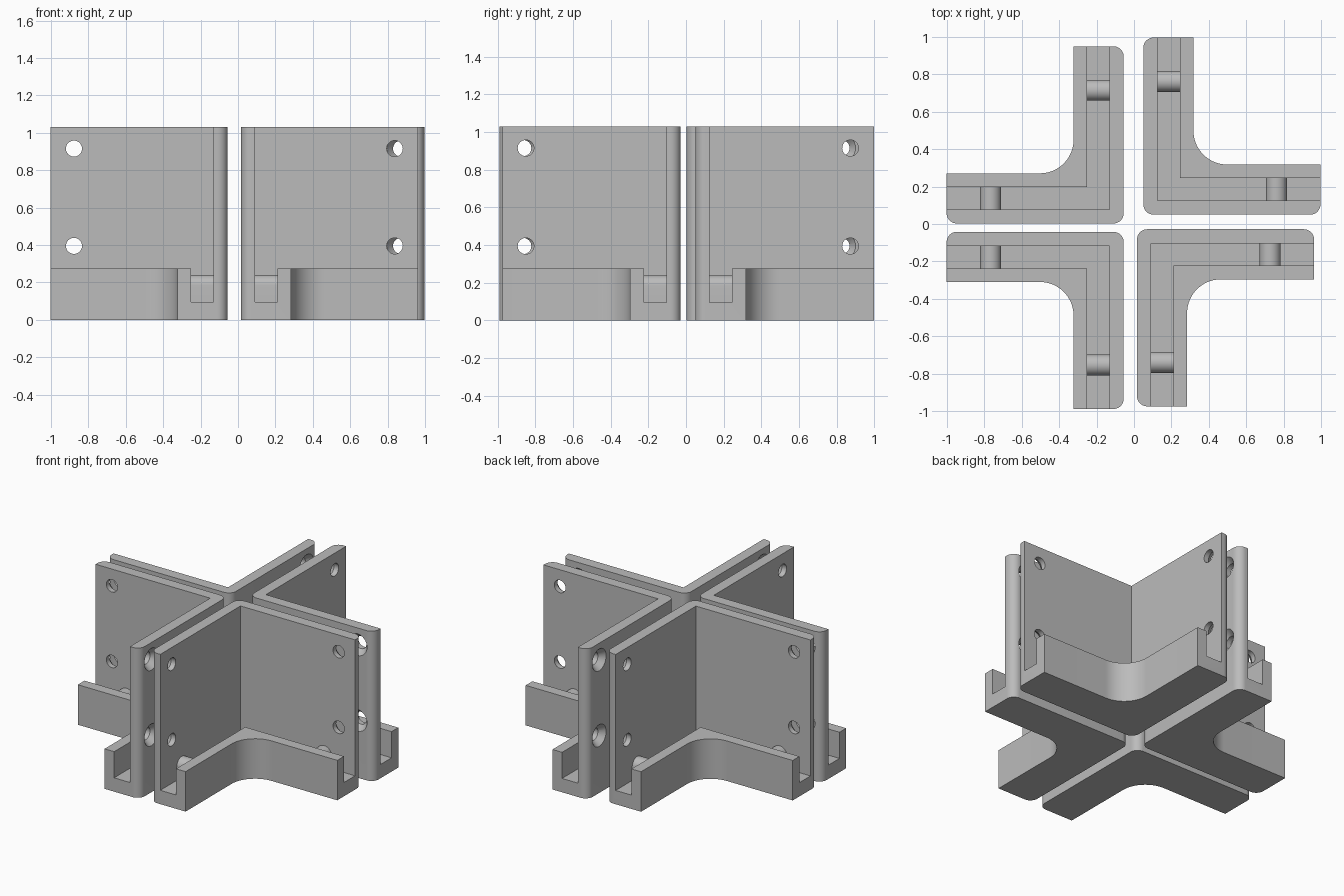
import bpy
import bmesh
from math import pi, sin, cos, radians
from mathutils import Matrix, Vector

cube = bpy.data.objects.get("Cube")
if cube:
    bpy.data.objects.remove(cube, do_unlink=True)

ARM, WIDTH = 0.947, 0.268          # bracket arm length and foot width
WALL, SLOT = 0.075, 0.195          # inner face of wall, far side of channel
HEIGHT, LIP, FLOOR = 1.03, 0.275, 0.095
ROUND, FILLET = 0.055, 0.18
TAB_AT, TAB_R = 0.712, 0.056
HOLE_AT, HOLE_R, SINK_R = 0.822, 0.043, 0.075
SWAP = Matrix(((0, 1, 0, 0), (1, 0, 0, 0), (0, 0, 1, 0), (0, 0, 0, 1)))

grey = bpy.data.materials.new("plain grey")
grey.use_nodes = True
colour = (0.5, 0.5, 0.5, 1)
grey.diffuse_color = colour
grey.node_tree.nodes["Principled BSDF"].inputs["Base Color"].default_value = colour


def arc(x, y, r, start, end, steps=12):
    angles = [radians(start + (end - start) * i / steps) for i in range(steps + 1)]
    return [(x + r * cos(a), y + r * sin(a)) for a in angles]


def prism(bm, points, low, high, matrix=Matrix()):
    """Extrude a flat outline along local z, then place it."""
    verts = [bm.verts.new(matrix @ Vector((x, y, low))) for x, y in points]
    face = bm.faces.new(verts)
    top = bmesh.ops.extrude_face_region(bm, geom=[face])["geom"]
    shift = matrix.to_3x3() @ Vector((0, 0, high - low))
    bmesh.ops.translate(bm, vec=shift, verts=[v for v in top if isinstance(v, bmesh.types.BMVert)])


def finish(bm, name):
    bmesh.ops.recalc_face_normals(bm, faces=bm.faces)
    mesh = bpy.data.meshes.new(name)
    bm.to_mesh(mesh)
    bm.free()
    mesh.materials.append(grey)
    obj = bpy.data.objects.new(name, mesh)
    bpy.context.collection.objects.link(obj)
    return obj


def ell(inner, outer):
    """L outline with sharp corners."""
    far = 1.2
    return [(inner, inner), (far, inner), (far, outer), (outer, outer), (outer, far), (inner, far)]


# Solid bracket: rounded on the wall side, filleted in the inside corner
bm = bmesh.new()
outline = arc(ROUND, ROUND, ROUND, 180, 270)
outline += arc(ARM - ROUND, ROUND, ROUND, 270, 360)
outline += [(ARM, WIDTH)]
outline += arc(WIDTH + FILLET, WIDTH + FILLET, FILLET, 270, 180, 20)
outline += [(WIDTH, ARM)]
outline += arc(ROUND, ARM - ROUND, ROUND, 0, 180, 24)[12:]
# round only the outer end corner of the second arm
prism(bm, outline, 0, HEIGHT)
bracket = finish(bm, "corner_bracket")

# Space above the lip
bm = bmesh.new()
prism(bm, ell(WALL, 1.1)[:3] + [(WALL, 1.1)], LIP, 1.2)
upper_cutter = finish(bm, "upper_cutter")

# Panel channel
bm = bmesh.new()
prism(bm, ell(WALL, SLOT), FLOOR, 0.5)
channel_cutter = finish(bm, "channel_cutter")

# Round-topped tabs across the channel of each arm
bm = bmesh.new()
tab_outline = arc(TAB_AT, 0.24 - TAB_R, TAB_R, 0, 180, 20)
tab_outline += [(TAB_AT - TAB_R, 0.05), (TAB_AT + TAB_R, 0.05)]
upright = Matrix.Rotation(pi / 2, 4, "X")
for side in (Matrix(), SWAP):
    prism(bm, tab_outline, -SLOT - 0.01, -WALL + 0.01, side @ upright)
tabs = finish(bm, "channel_tabs")

# Screw holes, countersunk on the outside of the wall
drills, sinks = bmesh.new(), bmesh.new()
for side in (Matrix(), SWAP):
    for z in (0.395, 0.915):
        spot = side @ Matrix.Translation((HOLE_AT, 0, z)) @ upright
        bmesh.ops.create_cone(drills, cap_ends=True, segments=32, radius1=HOLE_R,
                              radius2=HOLE_R, depth=0.3, matrix=spot)
        slope = SINK_R - HOLE_R
        bmesh.ops.create_cone(sinks, cap_ends=True, segments=32, radius1=HOLE_R,
                              radius2=SINK_R + slope, depth=0.08, matrix=spot)
drill_cutter = finish(drills, "drill_cutter")
sink_cutter = finish(sinks, "sink_cutter")

# Combine into one clean mesh
helpers = [(upper_cutter, "DIFFERENCE"), (channel_cutter, "DIFFERENCE"), (tabs, "UNION"),
           (drill_cutter, "DIFFERENCE"), (sink_cutter, "DIFFERENCE")]
for helper, operation in helpers:
    helper.hide_render = True
    mod = bracket.modifiers.new(helper.name, "BOOLEAN")
    mod.object, mod.operation, mod.solver = helper, operation, "EXACT"
bpy.context.view_layer.update()
result = bpy.data.meshes.new_from_object(bracket.evaluated_get(bpy.context.evaluated_depsgraph_get()))
bracket.modifiers.clear()
bracket.data = result
for helper, _ in helpers:
    bpy.data.objects.remove(helper, do_unlink=True)
result.materials.clear()
result.materials.append(grey)

bpy.ops.object.select_all(action="DESELECT")
bracket.select_set(True)
bpy.context.view_layer.objects.active = bracket
bpy.ops.object.shade_smooth_by_angle(angle=radians(30))

# Four brackets back to back, each turned a quarter
places = [("back_left_bracket", 0.05, 0.05), ("back_right_bracket", -0.055, 0.003),
          ("front_right_bracket", -0.055, -0.042), ("front_left_bracket", 0.016, -0.028)]
for turn, (name, x, y) in enumerate(places):
    obj = bracket if turn == 0 else bracket.copy()
    if turn:
        bpy.context.collection.objects.link(obj)
    obj.name = name
    obj.location = (x, y, 0)
    obj.rotation_euler = (0, 0, turn * pi / 2)
